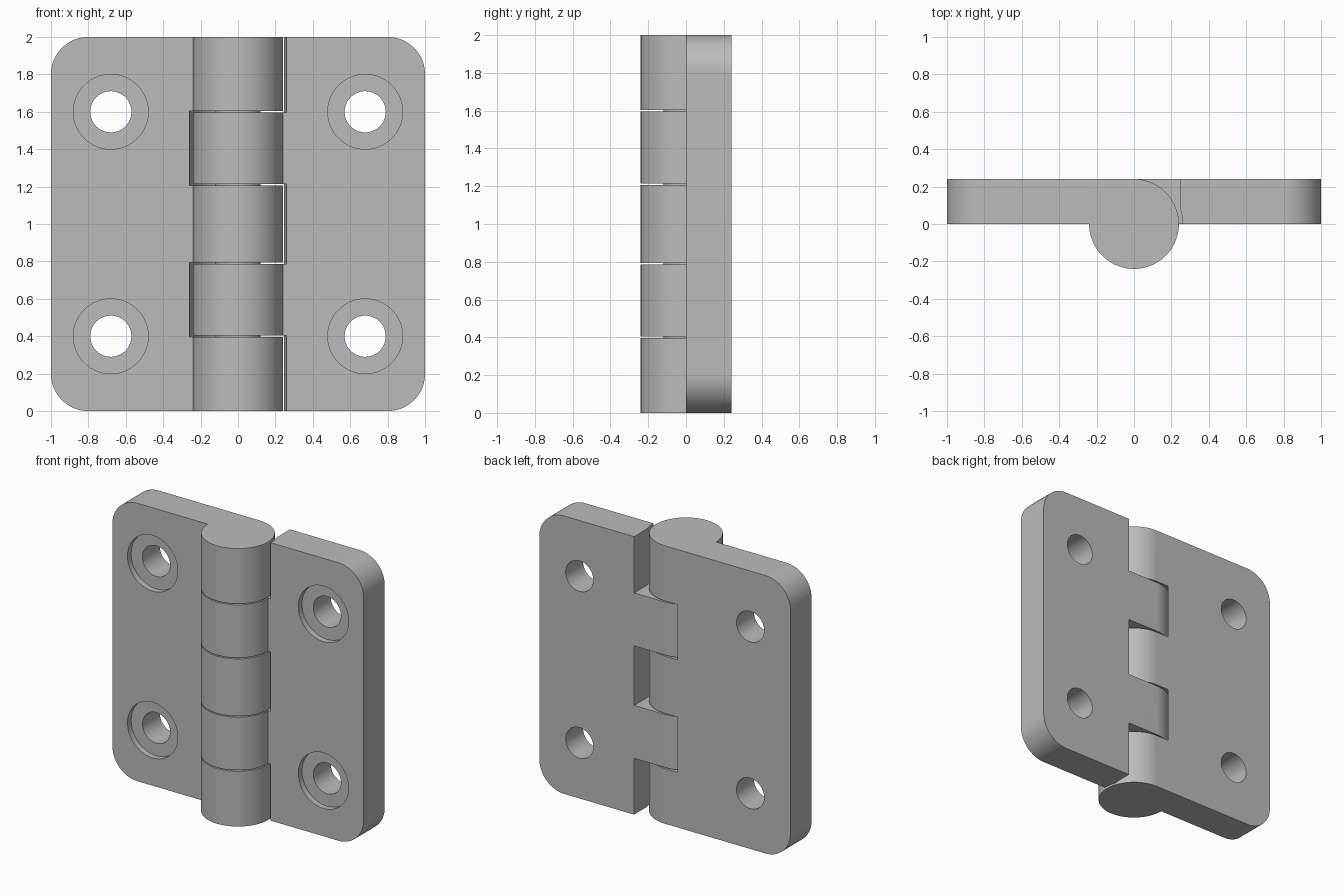
import bpy
import math

cube = bpy.data.objects.get("Cube")
if cube:
    bpy.data.objects.remove(cube, do_unlink=True)

THICK, BARREL, CLEAR = 0.24, 0.24, 0.26
CORNER = 0.2

steel = bpy.data.materials.new("grey steel")
steel.use_nodes = True
GREY = (0.5, 0.5, 0.5, 1)
steel.diffuse_color = GREY
steel.node_tree.nodes["Principled BSDF"].inputs["Base Color"].default_value = GREY


def upright(name, radius, z0, z1):
    """Cylinder along the hinge axis."""
    bpy.ops.mesh.primitive_cylinder_add(vertices=96, radius=radius, depth=z1 - z0,
                                        location=(0, 0, (z0 + z1) / 2))
    bpy.context.object.name = name
    return bpy.context.object


def bore(radius, x, z, y0, y1):
    """Cylinder running front to back."""
    bpy.ops.mesh.primitive_cylinder_add(vertices=64, radius=radius, depth=y1 - y0,
                                        location=(x, (y0 + y1) / 2, z),
                                        rotation=(math.pi / 2, 0, 0))
    return bpy.context.object


def box(x0, x1, y0, y1, z0, z1):
    bpy.ops.mesh.primitive_cube_add(size=1, location=((x0 + x1) / 2, (y0 + y1) / 2, (z0 + z1) / 2))
    ob = bpy.context.object
    ob.scale = (x1 - x0, y1 - y0, z1 - z0)
    return ob


def combine(target, tool, operation):
    mod = target.modifiers.new("combine", "BOOLEAN")
    mod.operation, mod.solver, mod.object = operation, "EXACT", tool
    bpy.context.view_layer.objects.active = target
    bpy.ops.object.modifier_apply(modifier=mod.name)
    bpy.data.objects.remove(tool, do_unlink=True)


def finish(ob):
    ob.data.materials.clear()
    ob.data.materials.append(steel)
    bpy.ops.object.select_all(action="DESELECT")
    ob.select_set(True)
    bpy.context.view_layer.objects.active = ob
    bpy.ops.object.shade_smooth_by_angle(angle=math.radians(30))


def plate(name, side):
    """Flat leaf from the hinge axis outwards, with two rounded outer corners."""
    outline = [(0, 0)]
    for cz, start in ((CORNER, -90), (2 - CORNER, 0)):
        for i in range(25):
            a = math.radians(start + i * 90 / 24)
            outline.append((1 - CORNER + CORNER * math.cos(a), cz + CORNER * math.sin(a)))
    outline.append((0, 2))
    n = len(outline)
    verts = [(side * x, y, z) for y in (0, THICK) for x, z in outline]
    faces = [list(range(n)), list(range(2 * n - 1, n - 1, -1))]
    faces += [[(i + 1) % n, i, i + n, (i + 1) % n + n] for i in range(n)]
    if side < 0:
        faces = [f[::-1] for f in faces]
    mesh = bpy.data.meshes.new(name)
    mesh.from_pydata(verts, [], faces)
    ob = bpy.data.objects.new(name, mesh)
    bpy.context.collection.objects.link(ob)
    return ob


def leaf(name, side, knuckles, notches, notch_edge=None):
    ob = plate(name, side)
    # clearance for the other leaf's knuckles
    for z0, z1 in notches:
        combine(ob, upright("cutter", CLEAR, z0, z1), "DIFFERENCE")
        if notch_edge:
            combine(ob, box(-0.1, notch_edge, -0.1, 0.4, z0, z1), "DIFFERENCE")
    # barrel knuckles
    for z0, z1 in knuckles:
        combine(ob, upright("knuckle", BARREL, z0, z1), "UNION")
    # counterbored screw holes
    for z in (0.4, 1.6):
        combine(ob, bore(0.2, side * 0.68, z, -0.1, 0.042), "DIFFERENCE")
        combine(ob, bore(0.11, side * 0.68, z, -0.1, 0.4), "DIFFERENCE")
    finish(ob)


leaf("right_leaf", -1,
     knuckles=((0, 0.397), (0.794, 1.206), (1.603, 2)),
     notches=((0.397, 0.794), (1.206, 1.603)))
leaf("left_leaf", 1,
     knuckles=((0.405, 0.786), (1.214, 1.595)),
     notches=((-0.1, 0.405), (0.786, 1.214), (1.595, 2.1)),
     notch_edge=0.245)

# hinge pin
finish(upright("hinge_pin", 0.12, 0.1, 1.9))
